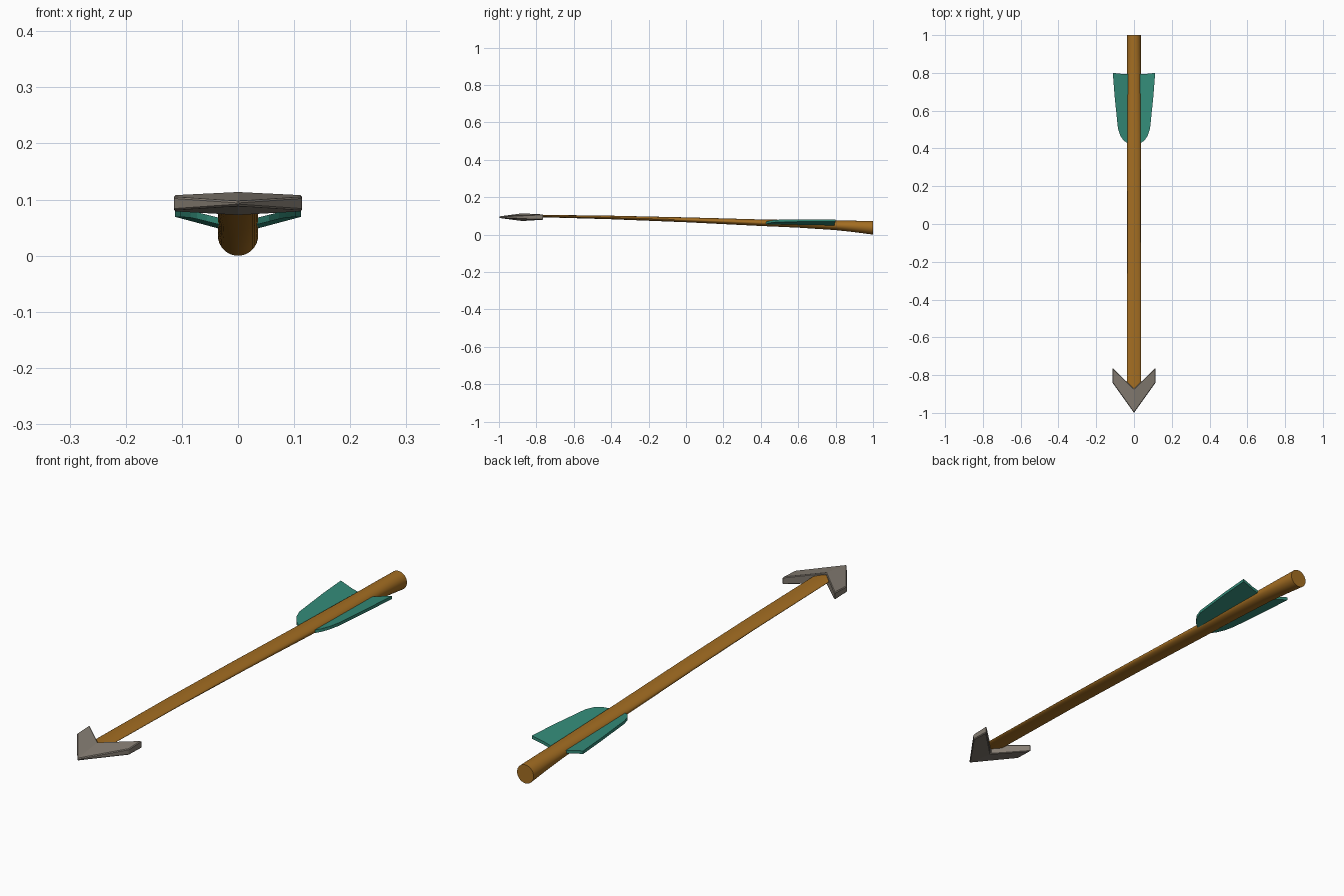
import bpy, bmesh, math

if "Cube" in bpy.data.objects:
    bpy.data.objects.remove(bpy.data.objects["Cube"])


def material(name, rgb):
    m = bpy.data.materials.new(name)
    m.diffuse_color = (*rgb, 1)
    m.use_nodes = True
    m.node_tree.nodes["Principled BSDF"].inputs["Base Color"].default_value = m.diffuse_color
    return m


wood = material("wood_brown", (0.37, 0.155, 0.016))
teal = material("feather_teal", (0.034, 0.26, 0.19))
stone = material("stone_grey", (0.235, 0.205, 0.17))


def finish(bm, name, mat):
    bmesh.ops.recalc_face_normals(bm, faces=bm.faces)
    me = bpy.data.meshes.new(name)
    bm.to_mesh(me)
    bm.free()
    ob = bpy.data.objects.new(name, me)
    me.materials.append(mat)
    bpy.context.collection.objects.link(ob)
    return ob


def loft(rings, name, mat):
    """Skin a list of equal-length point rings and cap both ends."""
    bm = bmesh.new()
    vs = [[bm.verts.new(p) for p in r] for r in rings]
    n = len(vs[0])
    for a, b in zip(vs, vs[1:]):
        for i in range(n):
            bm.faces.new((a[i], a[(i + 1) % n], b[(i + 1) % n], b[i]))
    bm.faces.new(vs[0])
    bm.faces.new(vs[-1])
    return finish(bm, name, mat)


# Shaft: constant width, flattening towards the head (y, bottom z, top z)
stations = [(-0.89, 0.096, 0.107), (-0.4, 0.082, 0.101), (0.0, 0.066, 0.092),
            (0.4, 0.046, 0.081), (0.6, 0.037, 0.077), (0.8, 0.024, 0.074),
            (0.9, 0.013, 0.074), (1.0, 0.0, 0.073)]
SIDES = 32
rings = []
for y, lo, hi in stations:
    rings.append([(0.036 * math.cos(t), y, (lo + hi) / 2 + (hi - lo) / 2 * math.sin(t))
                  for t in (2 * math.pi * i / SIDES for i in range(SIDES))])
shaft = loft(rings, "shaft", wood)
bpy.context.view_layer.objects.active = shaft
shaft.select_set(True)
bpy.ops.object.shade_smooth_by_angle(angle=math.radians(35))
shaft.select_set(False)

# Feathers: two thin vanes raised in a shallow V
vane = [(0.01, 0.425), (0.035, 0.428), (0.055, 0.442), (0.073, 0.468),
        (0.085, 0.505), (0.103, 0.68), (0.112, 0.80), (0.06, 0.794), (0.01, 0.794)]
for side, s in (("left", -1), ("right", 1)):
    def layer(dz):
        return [(s * x, y, 0.045 + 0.27 * x - 0.02 * (y - 0.8) + dz) for x, y in vane]
    loft([layer(-0.006), layer(0.006)], side + "_feather", teal)

# Arrowhead: chevron, thin at the tip and thickest at the notch (x, y, bottom z, top z)
outline = [(0, -1.0, 0.089, 0.097), (0.114, -0.84, 0.081, 0.105),
           (0.114, -0.762, 0.079, 0.108), (0, -0.872, 0.072, 0.114)]
bm = bmesh.new()
for s in (-1, 1):
    lo = [bm.verts.new((s * x, y, b)) for x, y, b, t in outline]
    hi = [bm.verts.new((s * x, y, t)) for x, y, b, t in outline]
    bm.faces.new(lo)
    bm.faces.new(hi)
    for i in range(3):
        bm.faces.new((lo[i], lo[i + 1], hi[i + 1], hi[i]))
bmesh.ops.remove_doubles(bm, verts=bm.verts, dist=0.0001)
head = finish(bm, "arrowhead", stone)
bev = head.modifiers.new("soft_edges", 'BEVEL')
bev.width = 0.003
bev.segments = 1
bev.limit_method = 'ANGLE'
